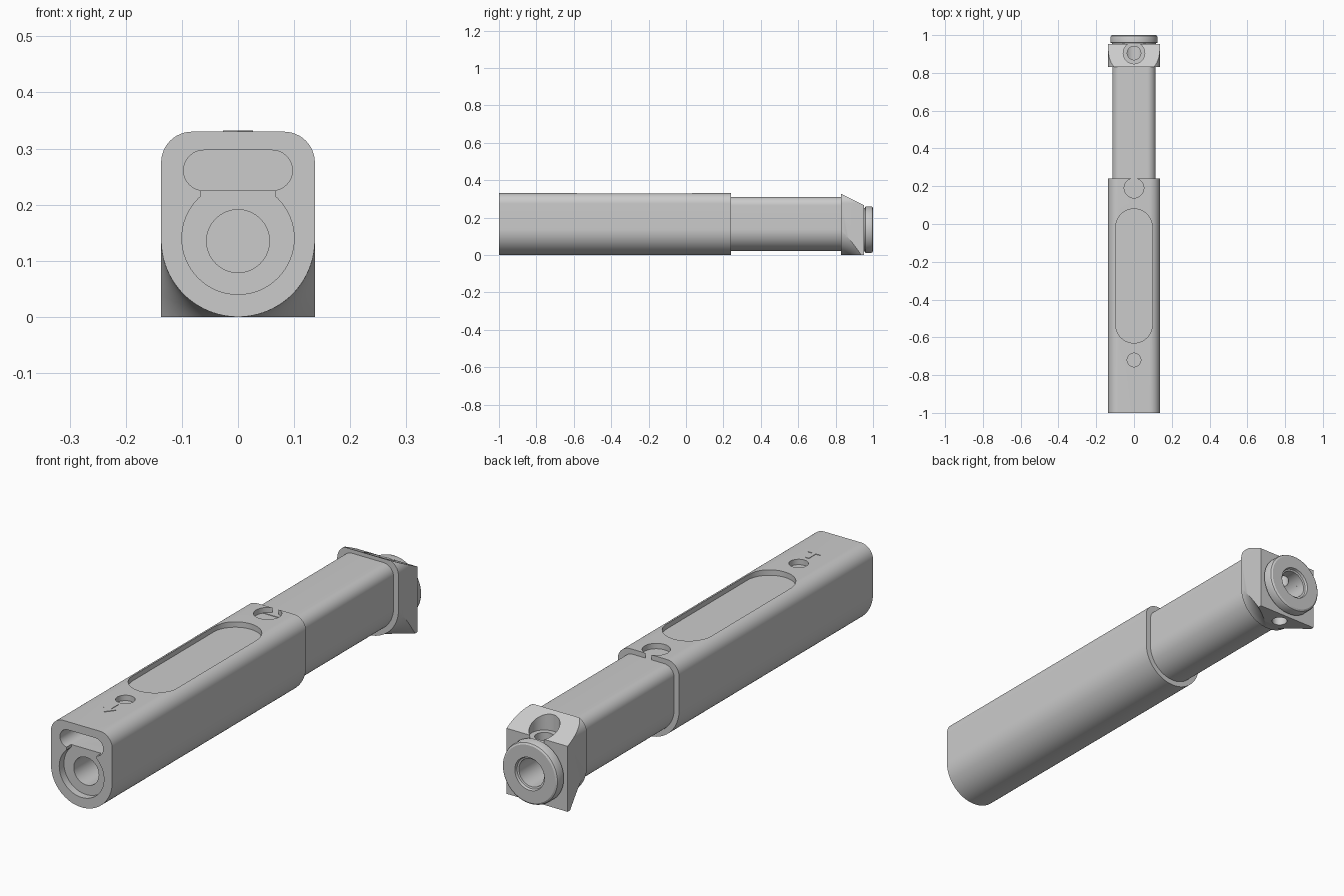
import bpy, bmesh, math
from mathutils import Vector

if "Cube" in bpy.data.objects:
    bpy.data.objects.remove(bpy.data.objects["Cube"])

def loft(name, rings):
    """Solid through closed rings of equal point count."""
    bm = bmesh.new()
    vs = [[bm.verts.new(p) for p in ring] for ring in rings]
    n = len(vs[0])
    for a, b in zip(vs, vs[1:]):
        for i in range(n):
            j = (i + 1) % n
            bm.faces.new((a[i], a[j], b[j], b[i]))
    bm.faces.new(vs[0])
    bm.faces.new(vs[-1])
    bmesh.ops.recalc_face_normals(bm, faces=bm.faces[:])
    me = bpy.data.meshes.new(name)
    bm.to_mesh(me)
    bm.free()
    ob = bpy.data.objects.new(name, me)
    bpy.context.collection.objects.link(ob)
    return ob

def along_y(name, pts, y0, y1):
    return loft(name, [[(x, y, z) for x, z in pts] for y in (y0, y1)])

def along_z(name, pts, z0, z1):
    return loft(name, [[(x, y, z) for x, y in pts] for z in (z0, z1)])

def arc(cx, cz, r, a0, a1, n):
    return [(cx + r * math.cos(math.radians(a0 + (a1 - a0) * i / n)),
             cz + r * math.sin(math.radians(a0 + (a1 - a0) * i / n))) for i in range(n + 1)]

def circle(cx, cz, r, n=64):
    return arc(cx, cz, r, 0, 360, n)[:-1]

def section(w, top, rt, zc=0.137):
    """Round bottom, flat top with rounded corners."""
    return (arc(0, zc, w, 180, 360, 48) + arc(w - rt, top - rt, rt, 0, 90, 12)
            + arc(-w + rt, top - rt, rt, 90, 180, 12))

def boolean(ob, tool, op='DIFFERENCE'):
    tool.hide_render = True
    m = ob.modifiers.new("cut", 'BOOLEAN')
    m.object, m.operation, m.solver = tool, op, 'EXACT'
    bpy.context.view_layer.objects.active = ob
    bpy.ops.object.modifier_apply(modifier=m.name)
    bpy.data.objects.remove(tool)

def smooth(ob):
    bpy.ops.object.select_all(action='DESELECT')
    ob.select_set(True)
    bpy.context.view_layer.objects.active = ob
    bpy.ops.object.shade_smooth_by_angle(angle=math.radians(25))

AX = 0.135  # height of the bore axis

# Outer sleeve
sleeve = along_y("outer_sleeve", section(0.137, 0.33, 0.055), -1, 0.24)

# Window and round button recesses in the top
window = arc(0, -0.017, 0.097, 0, 180, 32) + arc(0, -0.533, 0.097, 180, 360, 32)
for pts in (window, circle(0, 0.19, 0.052), circle(0, -0.72, 0.036)):
    boolean(sleeve, along_z("cutter", pts, 0.308, 0.5))

# Keyhole recess, slot and bore in the front end
slot = arc(0.061, 0.261, 0.036, -90, 90, 16) + arc(-0.061, 0.261, 0.036, 90, 270, 16)
neck = [(-0.067, 0.15), (0.067, 0.15), (0.067, 0.24), (-0.067, 0.24)]
for pts, depth in ((circle(0, 0.14, 0.1), 0.03), (neck, 0.03), (slot, 0.2),
                   (circle(0, AX, 0.056), 0.5)):
    boolean(sleeve, along_y("cutter", pts, -1.1, -1 + depth))
smooth(sleeve)

# Inner tube sliding out of the sleeve
tube = along_y("inner_tube", section(0.115, 0.31, 0.045), 0.22, 0.835)
boolean(tube, along_y("cutter", circle(0, AX, 0.056), 0.55, 1.1))
smooth(tube)

# End block: square base, flared lower corners, sloping top
rt = 0.055
block = ([(-0.137, 0), (0.137, 0)] + arc(0.137 - rt, 0.33 - rt, rt, 0, 90, 12)
         + arc(-0.137 + rt, 0.33 - rt, rt, 90, 180, 12))
head = along_y("end_block", block, 0.83, 0.952)
rings = []
for i in range(-1, 13):
    t = i / 11
    r = 0.1372 + 0.066 * max(t, 0) ** 2
    rings.append([(x, 0.83 + 0.115 * t, z) for x, z in section(r, 0.5, 0.05)])
boolean(head, loft("flare", rings), 'INTERSECT')
bpy.ops.mesh.primitive_cube_add(size=1)
wedge = bpy.context.object
tilt = math.atan(0.5)
wedge.rotation_euler.x = -tilt
wedge.location = Vector((0, 0.89, 0.296)) + 0.5 * Vector((0, math.sin(tilt), math.cos(tilt)))
bpy.context.view_layer.update()
boolean(head, wedge)

# Bore, screw hole with counterbore, and underside hole in the end block
boolean(head, along_y("cutter", circle(0, AX, 0.056), 0.7, 1.1))
for r, z0, z1 in ((0.057, 0.25, 0.5), (0.036, 0.14, 0.5), (0.03, -0.1, 0.05)):
    boolean(head, along_z("cutter", circle(0, 0.905, r, 48), z0, z1))
smooth(head)

# Round collar at the back
profile = [(0.117, 0.94), (0.117, 0.957), (0.125, 0.96), (0.125, 0.988), (0.122, 0.996),
           (0.115, 1.0), (0.066, 1.0), (0.063, 0.99), (0.056, 0.988), (0.056, 0.94)]
bm = bmesh.new()
N = 72
cols = [[bm.verts.new((r * math.cos(2 * math.pi * k / N), y, AX + r * math.sin(2 * math.pi * k / N)))
         for r, y in profile] for k in range(N)]
for k in range(N):
    a, b = cols[k], cols[(k + 1) % N]
    for i in range(len(profile)):
        j = (i + 1) % len(profile)
        bm.faces.new((a[i], a[j], b[j], b[i]))
bmesh.ops.recalc_face_normals(bm, faces=bm.faces[:])
me = bpy.data.meshes.new("end_collar")
bm.to_mesh(me)
bm.free()
collar = bpy.data.objects.new("end_collar", me)
bpy.context.collection.objects.link(collar)
smooth(collar)

# Small raised direction arrow
along_z("arrow_mark", [(0, -0.855), (0.027, -0.82), (0.007, -0.82), (0.007, -0.775),
                       (-0.007, -0.775), (-0.007, -0.82), (-0.027, -0.82)], 0.325, 0.332)
